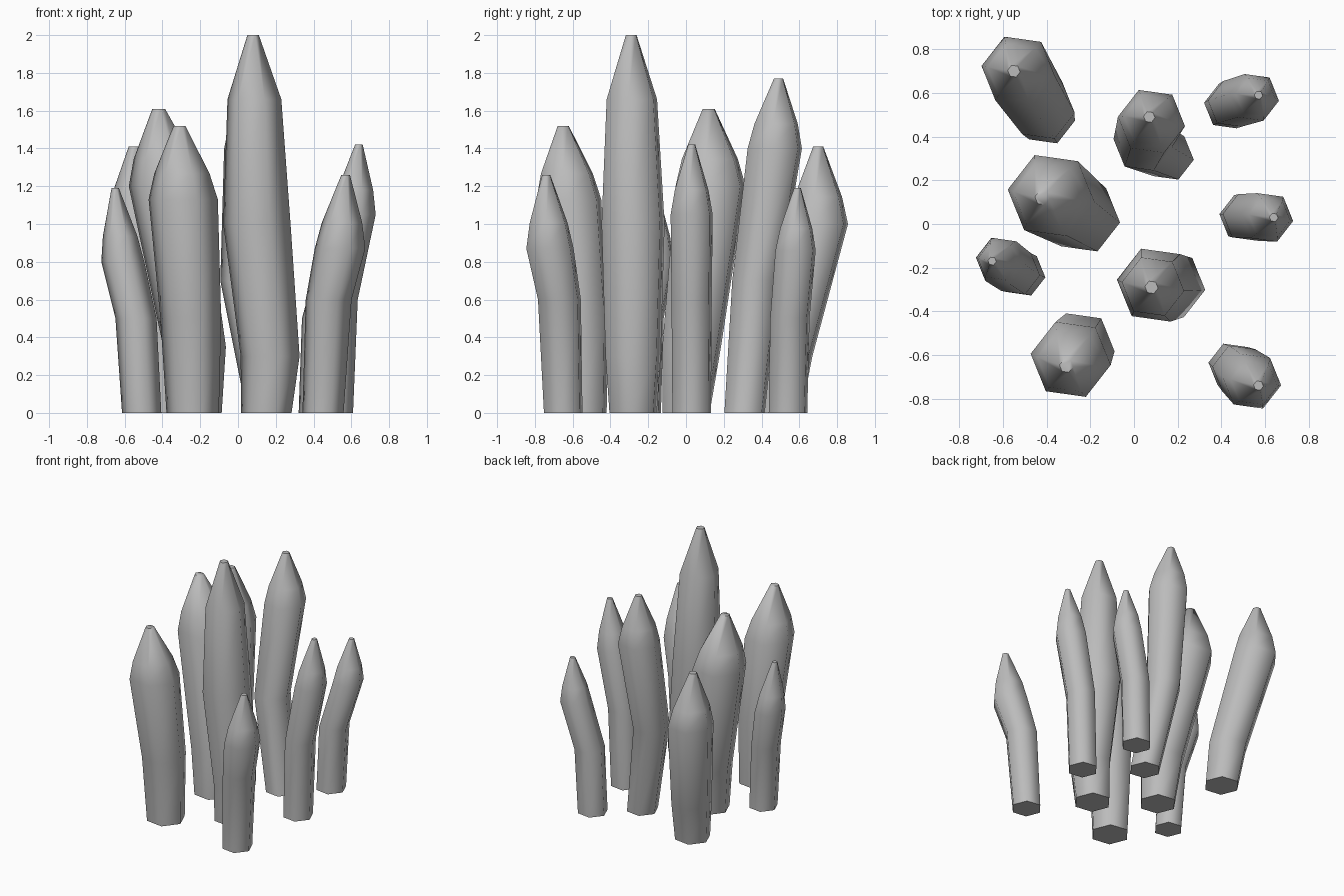
import bpy
import bmesh
import math
from mathutils import Matrix, Vector

default_cube = bpy.data.objects.get("Cube")
if default_cube:
    bpy.data.objects.remove(default_cube, do_unlink=True)

# One plain stone colour
stone = bpy.data.materials.new("grey_stone")
stone.use_nodes = True
grey = (0.5, 0.5, 0.5, 1)
stone.diffuse_color = grey
stone.node_tree.nodes["Principled BSDF"].inputs["Base Color"].default_value = grey

SIDES = 6
TURN = math.radians(22)
SHARP = math.radians(66)


def cross_section(bm, centre, radius):
    """Add one six-sided ring around the centre point."""
    placement = Matrix.Translation(centre) @ Matrix.Rotation(TURN, 4, "Z")
    circle = bmesh.ops.create_circle(bm, segments=SIDES, radius=radius, matrix=placement)
    return circle["verts"]


def bridge(bm, lower, upper):
    """Join two rings with a band of side faces."""
    for side in range(SIDES):
        following = (side + 1) % SIDES
        bm.faces.new((lower[side], lower[following], upper[following], upper[side]))


def crystal(name, base, knee, shoulder, tip, foot, girth, collar=0.35):
    """Build a shaft that bends at the knee and narrows from the shoulder to the tip."""
    ground = Vector((*base, 0))
    bend = Vector(knee)
    widest = Vector(shoulder)
    point = Vector(tip)

    bm = bmesh.new()
    rings = [
        cross_section(bm, ground, foot),
        cross_section(bm, bend, (foot + girth) / 2),
        cross_section(bm, widest, girth),
        cross_section(bm, widest.lerp(point, collar), girth * 0.8),
        cross_section(bm, point, girth * 0.17),
    ]
    for lower, upper in zip(rings, rings[1:]):
        bridge(bm, lower, upper)
    bm.faces.new(rings[0])
    bm.faces.new(rings[-1])
    bmesh.ops.recalc_face_normals(bm, faces=bm.faces)

    # Smooth shading with crisp edges at the foot
    for face in bm.faces:
        face.smooth = True
    for edge in bm.edges:
        edge.smooth = edge.calc_face_angle() < SHARP

    mesh = bpy.data.meshes.new(name)
    bm.to_mesh(mesh)
    bm.free()
    mesh.materials.append(stone)
    bpy.context.collection.objects.link(bpy.data.objects.new(name, mesh))


# Front row
crystal("tall_crystal", base=(.15, -.28), knee=(.17, -.28, .3),
        shoulder=(.1, -.28, 1), tip=(.08, -.29, 2), foot=.135, girth=.18, collar=.66)
crystal("front_right_crystal", base=(-.24, -.55), knee=(-.25, -.56, .5),
        shoulder=(-.29, -.62, 1.13), tip=(-.31, -.65, 1.52), foot=.14, girth=.185)
crystal("front_left_crystal", base=(.45, -.65), knee=(.48, -.67, .6),
        shoulder=(.54, -.72, .87), tip=(.57, -.74, 1.26), foot=.11, girth=.135)

# Middle row
crystal("right_crystal", base=(-.51, -.23), knee=(-.54, -.22, .5),
        shoulder=(-.61, -.17, .8), tip=(-.65, -.17, 1.19), foot=.105, girth=.115)
crystal("middle_crystal", base=(-.22, 0), knee=(-.23, .03, .35),
        shoulder=(-.38, .13, 1.2), tip=(-.42, .12, 1.61), foot=.135, girth=.2)
crystal("left_crystal", base=(.5, .03), knee=(.52, .03, .6),
        shoulder=(.61, .03, 1.05), tip=(.64, .03, 1.42), foot=.11, girth=.12)

# Back row
crystal("back_right_crystal", base=(-.4, .49), knee=(-.42, .53, .3),
        shoulder=(-.53, .7, 1), tip=(-.55, .7, 1.41), foot=.13, girth=.17)
crystal("back_middle_crystal", base=(.16, .31), knee=(.04, .37, .7),
        shoulder=(.08, .47, 1.4), tip=(.07, .49, 1.77), foot=.115, girth=.155)
crystal("back_left_crystal", base=(.43, .54), knee=(.45, .55, .5),
        shoulder=(.55, .58, .86), tip=(.57, .59, 1.19), foot=.11, girth=.115)
